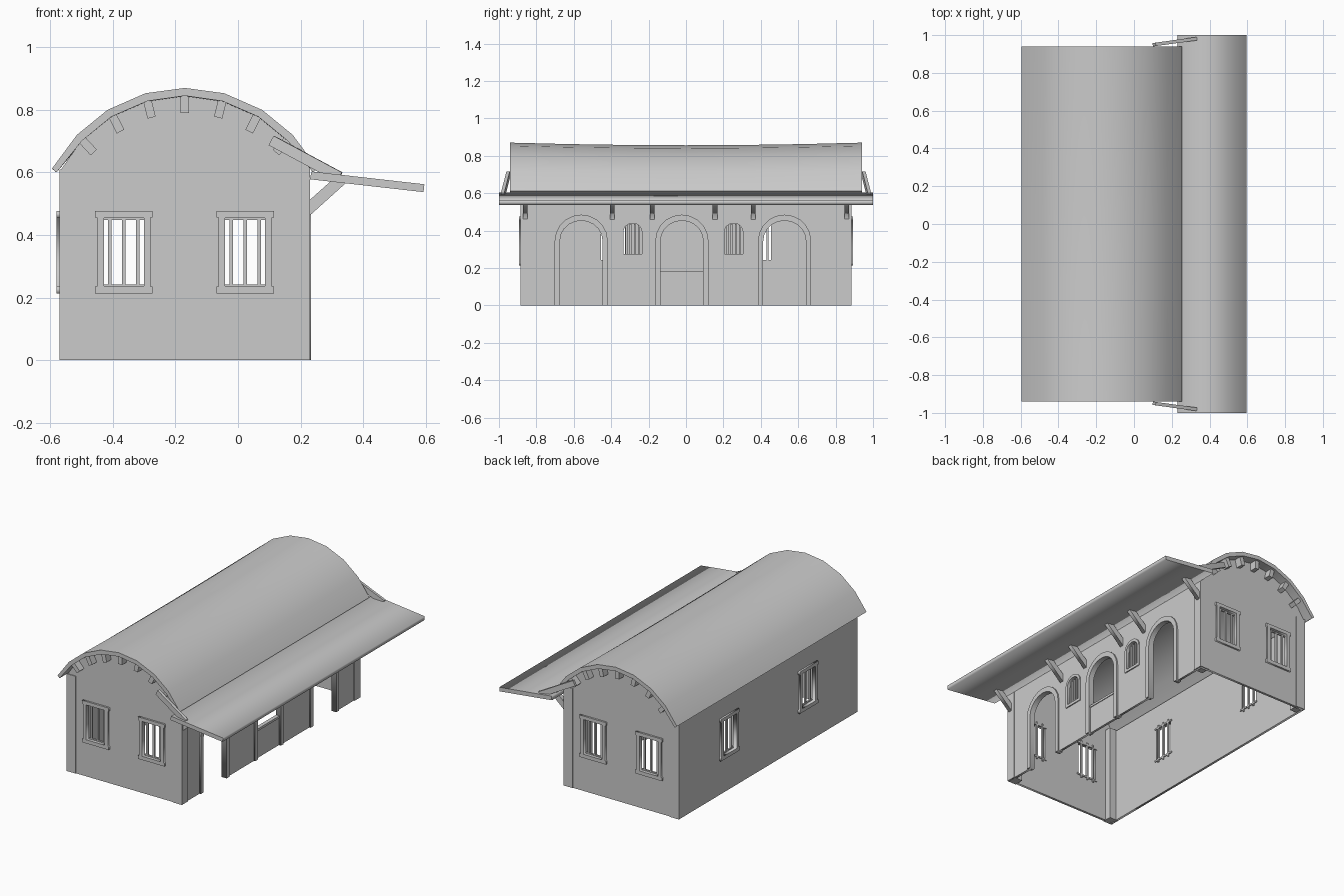
import bpy, bmesh, math
from mathutils import Matrix, Vector

if "Cube" in bpy.data.objects:
    bpy.data.objects.remove(bpy.data.objects["Cube"])

CX = -0.17                       # roof ridge x
FRONT = Matrix(((1, 0, 0, 0), (0, 0, -1, 0), (0, 1, 0, 0), (0, 0, 0, 1)))  # u->x v->z
SIDE = Matrix(((0, 0, 1, 0), (1, 0, 0, 0), (0, 1, 0, 0), (0, 0, 0, 1)))    # u->y v->z


def add_object(name, mesh):
    ob = bpy.data.objects.new(name, mesh)
    bpy.context.collection.objects.link(ob)
    return ob


def panel(name, loops, depth, basis, offset):
    """Flat plate from closed outlines; inner outlines become holes."""
    cu = bpy.data.curves.new(name, 'CURVE')
    cu.dimensions, cu.fill_mode, cu.extrude = '2D', 'BOTH', depth / 2
    for loop in loops:
        sp = cu.splines.new('POLY')
        sp.points.add(len(loop) - 1)
        for p, (u, v) in zip(sp.points, loop):
            p.co = (u, v, 0, 1)
        sp.use_cyclic_u = True
    tmp = add_object(name + "_curve", cu)
    bpy.context.view_layer.update()
    dg = bpy.context.evaluated_depsgraph_get()
    me = bpy.data.meshes.new_from_object(tmp.evaluated_get(dg))
    bpy.data.objects.remove(tmp)
    me.transform(Matrix.Translation(offset) @ basis)
    me.name = name
    return add_object(name, me)


def boxes(name, items):
    """One object from boxes given as (matrix, size)."""
    bm = bmesh.new()
    for m, s in items:
        bmesh.ops.create_cube(bm, size=1, matrix=m @ Matrix.Diagonal((*s, 1)))
    me = bpy.data.meshes.new(name)
    bm.to_mesh(me)
    bm.free()
    return add_object(name, me)


def at(*co):
    return Matrix.Translation(co)


def rect(u, half, z0, z1):
    return [(u - half, z0), (u + half, z0), (u + half, z1), (u - half, z1)]


def arch(u, half, z0, spring, rise, n=10):
    arc = [(u + half * math.cos(math.pi * i / n), spring + rise * math.sin(math.pi * i / n))
           for i in range(n + 1)]
    return [(u - half, z0), (u + half, z0)] + arc


# Barrel roof with a slight sag along the ridge
half_out = [(0, .87), (.126, .853), (.247, .80), (.345, .72), (.425, .612)]
half_in = [(0, .845), (.12, .828), (.235, .778), (.33, .70), (.41, .60)]


def mirrored(half):
    return [(CX - d, z) for d, z in half[:0:-1]] + [(CX + d, z) for d, z in half]


ring = mirrored(half_out) + mirrored(half_in)[::-1]
bm = bmesh.new()
rows = []
for i in range(7):
    y = -0.94 + i * 0.94 / 3
    sag = 0.014 * (1 - (y / 0.94) ** 2)
    rows.append([bm.verts.new((x, y, z - sag * (z - .6) / .27)) for x, z in ring])
n = len(ring)
for a, b in zip(rows, rows[1:]):
    for j in range(n):
        bm.faces.new((a[j], a[(j + 1) % n], b[(j + 1) % n], b[j]))
for row in (rows[0], rows[-1]):
    for j in range(n // 2 - 1):
        bm.faces.new((row[j], row[j + 1], row[n - 2 - j], row[n - 1 - j]))
bmesh.ops.recalc_face_normals(bm, faces=bm.faces)
me = bpy.data.meshes.new("barrel_roof")
bm.to_mesh(me)
bm.free()
roof = add_object("barrel_roof", me)
bpy.context.view_layer.objects.active = roof
roof.select_set(True)
bpy.ops.object.shade_smooth_by_angle(angle=math.radians(30))
roof.select_set(False)

# Gable walls with two barred windows each
WZ0, WZ1, WH = 0.235, 0.455, 0.064
gable_windows, side_windows = (-0.365, 0.023), (-0.39, 0.39)
gable_top = [(x, z + .003) for x, z in mirrored(half_in)[1:-1]][::-1]
gable = [(-.565, 0), (.225, 0), (.225, .61)] + gable_top + [(-.565, .61)]
for s, label in ((-1, "front"), (1, "back")):
    panel(label + "_gable_wall", [gable] + [rect(u, WH, WZ0, WZ1) for u in gable_windows],
          0.015, FRONT, (0, s * 0.873, 0))

# Rear long wall
panel("left_wall", [rect(0, .87, 0, .605)] + [rect(u, WH, WZ0, WZ1) for u in side_windows],
      0.015, SIDE, (-.5625, 0, 0))


# Window surrounds (header and sill wider than jambs) and grilles
def window(label, basis, u, pos, out):
    outline = [(-.092, .213), (.092, .213), (.092, WZ0), (.086, WZ0), (.086, WZ1), (.092, WZ1),
               (.092, .476), (-.092, .476), (-.092, WZ1), (-.086, WZ1), (-.086, WZ0), (-.092, WZ0)]
    hole = rect(u, WH, WZ0 + .001, WZ1 - .001)
    panel(label + "_window_surround", [[(u + a, z) for a, z in outline], hole], 0.02, basis,
          pos + out * 0.005)
    inner = Matrix.Translation(pos - out * 0.012) @ basis
    bars = [(inner @ at(u + d, .345, 0), (.011, .25, .011)) for d in (-.045, 0, .045)]
    bars += [(inner @ at(u, z, 0), (.15, .01, .01)) for z in (.237, .453)]
    boxes(label + "_window_bars", bars)


for i, u in enumerate(gable_windows):
    for s, label in ((-1, "front"), (1, "back")):
        window(f"{label}_{i + 1}", FRONT, u, Vector((0, s * .877, 0)), Vector((0, s, 0)))
for i, u in enumerate(side_windows):
    window(f"left_{i + 1}", SIDE, u, Vector((-.566, 0, 0)), Vector((-1, 0, 0)))

# Entrance wall: three arched doorways and two small arched windows
doors, lights = (-0.56, -0.022, 0.527), (-0.285, 0.255)
outline = [(-.87, 0)]
for u in doors:
    a = arch(u, .12, 0, .345, .115)
    outline += [a[0]] + a[:1:-1] + [a[1]]
outline += [(.87, 0), (.87, .605), (-.87, .605)]
panel("entrance_wall", [outline] + [arch(u, .05, .275, .395, .045) for u in lights],
      0.015, SIDE, (.2175, 0, 0))
for i, u in enumerate(doors):
    out, inn = arch(u, .142, 0, .345, .14), arch(u, .114, 0, .345, .108)
    panel(f"doorway_surround_{i + 1}", [out[1:] + [out[0], inn[0]] + inn[:0:-1]],
          0.035, SIDE, (.216, 0, 0))
boxes("half_door", [(at(.212, -.022, .0925), (.015, .228, .185)),
                    (at(.212, -.022, .178), (.024, .228, .014))])
for i, u in enumerate(lights):
    panel(f"arched_window_surround_{i + 1}",
          [arch(u, .065, .258, .395, .062), arch(u, .049, .275, .395, .044)],
          0.022, SIDE, (.221, 0, 0))
    boxes(f"arched_window_bars_{i + 1}",
          [(at(.212, u + d, .352), (.01, .01, .165)) for d in (-.033, -.011, .011, .033)])

# Corner pilasters
boxes("corner_pilasters", [(at(x, s * .855, h / 2), (.063, .06, h))
                           for s in (-1, 1) for x, h in ((-.5385, .61), (.1985, .625))])

# Purlin ends set radially under both roof ends
tails = []
for d, z, a in ((0, .818, 0), (.113, .802, 14), (.218, .755, 27), (.31, .684, 43)):
    for sx in ((-1, 1) if d else (1,)):
        for sy in (-1, 1):
            tails.append((at(CX + sx * d, sy * .895, z)
                          @ Matrix.Rotation(math.radians(sx * a), 4, 'Y'), (.027, .06, .055)))
boxes("purlin_ends", tails)

# Canopy with wall brackets and end ties
panel("canopy", [[(.23, .578), (.593, .537), (.596, .562), (.235, .603)]], 2.0, FRONT, (0, 0, 0))
for i, y in enumerate((-.86, -.395, -.18, .155, .36, .86)):
    panel(f"canopy_bracket_{i + 1}", [[(.225, .458), (.345, .566), (.345, .575), (.30, .575),
                                       (.225, .508)]], 0.025, FRONT, (0, y, 0))
ties = []
for s in (-1, 1):
    a, b = Vector((.107, s * .95, .702)), Vector((.325, s * .98, .585))
    rot = (b - a).to_track_quat('X', 'Z').to_matrix().to_4x4()
    ties.append((Matrix.Translation((a + b) / 2) @ rot, ((b - a).length, .018, .034)))
boxes("canopy_ties", ties)
